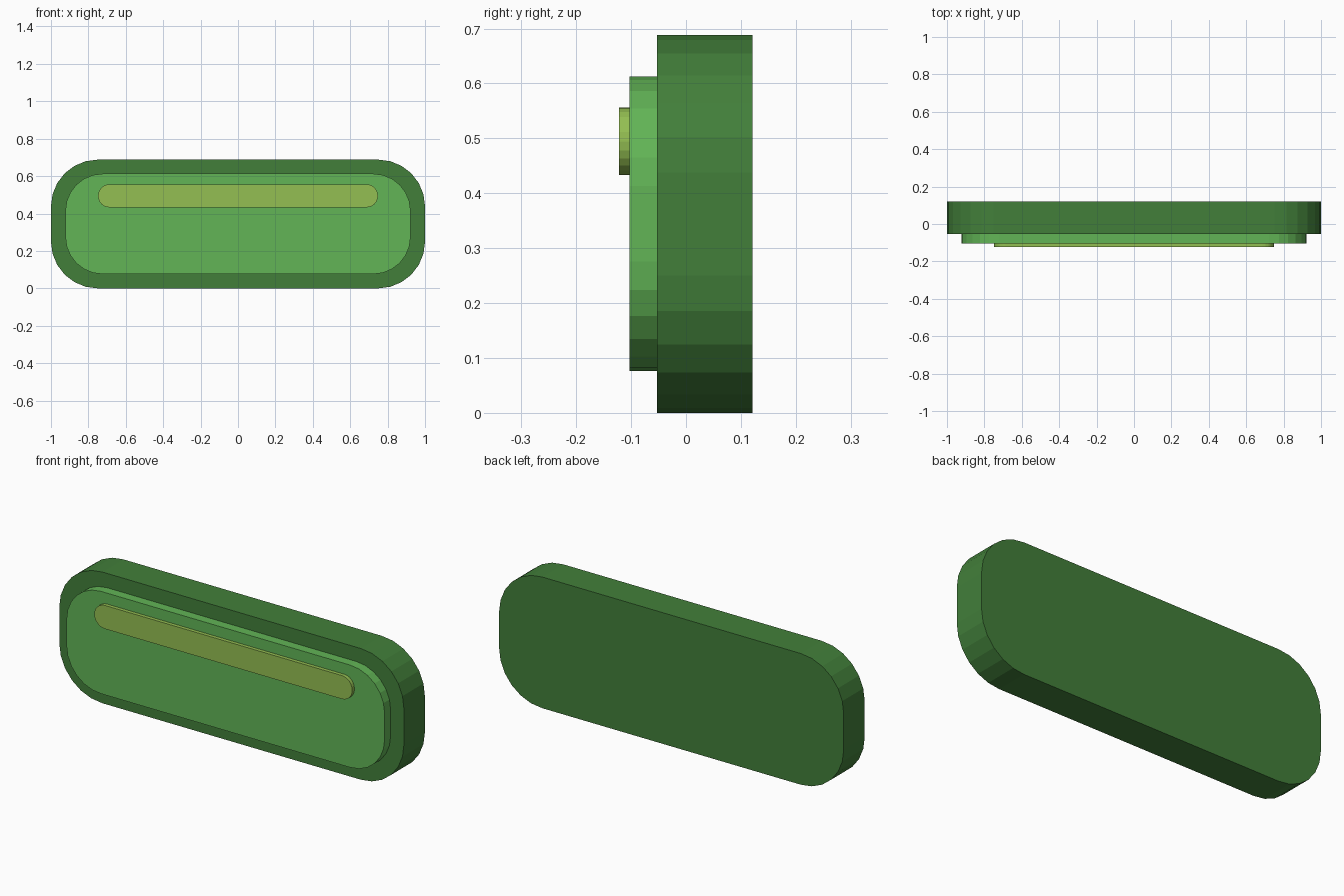
import bpy, bmesh, math

if "Cube" in bpy.data.objects:
    bpy.data.objects.remove(bpy.data.objects["Cube"])


def material(name, rgb):
    # sRGB 0-255 to linear
    lin = [((c / 255 + 0.055) / 1.055) ** 2.4 for c in rgb]
    m = bpy.data.materials.new(name)
    m.diffuse_color = (*lin, 1)
    m.use_nodes = True
    m.node_tree.nodes["Principled BSDF"].inputs["Base Color"].default_value = m.diffuse_color
    return m


def rounded_plate(name, half_w, z0, z1, y_front, y_back, r, mat, seg=6):
    """Rounded rectangle in the xz plane, extruded along y."""
    bm = bmesh.new()
    corners = [(half_w - r, z1 - r), (-half_w + r, z1 - r),
               (-half_w + r, z0 + r), (half_w - r, z0 + r)]
    verts = []
    for q, (cx, cz) in enumerate(corners):
        for i in range(seg + 1):
            a = math.pi / 2 * (q + i / seg)
            verts.append(bm.verts.new((cx + r * math.cos(a), y_front, cz + r * math.sin(a))))
    face = bm.faces.new(verts)
    ext = bmesh.ops.extrude_face_region(bm, geom=[face], use_keep_orig=True)
    new = [v for v in ext["geom"] if isinstance(v, bmesh.types.BMVert)]
    bmesh.ops.translate(bm, verts=new, vec=(0, y_back - y_front, 0))
    bmesh.ops.recalc_face_normals(bm, faces=bm.faces)
    mesh = bpy.data.meshes.new(name)
    bm.to_mesh(mesh)
    bm.free()
    mesh.materials.append(mat)
    obj = bpy.data.objects.new(name, mesh)
    bpy.context.collection.objects.link(obj)
    return obj


dark = material("dark green", (66, 127, 58))
mid = material("leaf green", (98, 181, 86))
lime = material("lime highlight", (148, 191, 82))

# Backing body, raised front panel, highlight strip
rounded_plate("body", 1.0, 0.0, 0.688, -0.053, 0.121, 0.25, dark)
rounded_plate("front_panel", 0.923, 0.076, 0.613, -0.103, -0.053, 0.20, mid)
rounded_plate("highlight_strip", 0.748, 0.433, 0.556, -0.122, -0.103, 0.06, lime)
